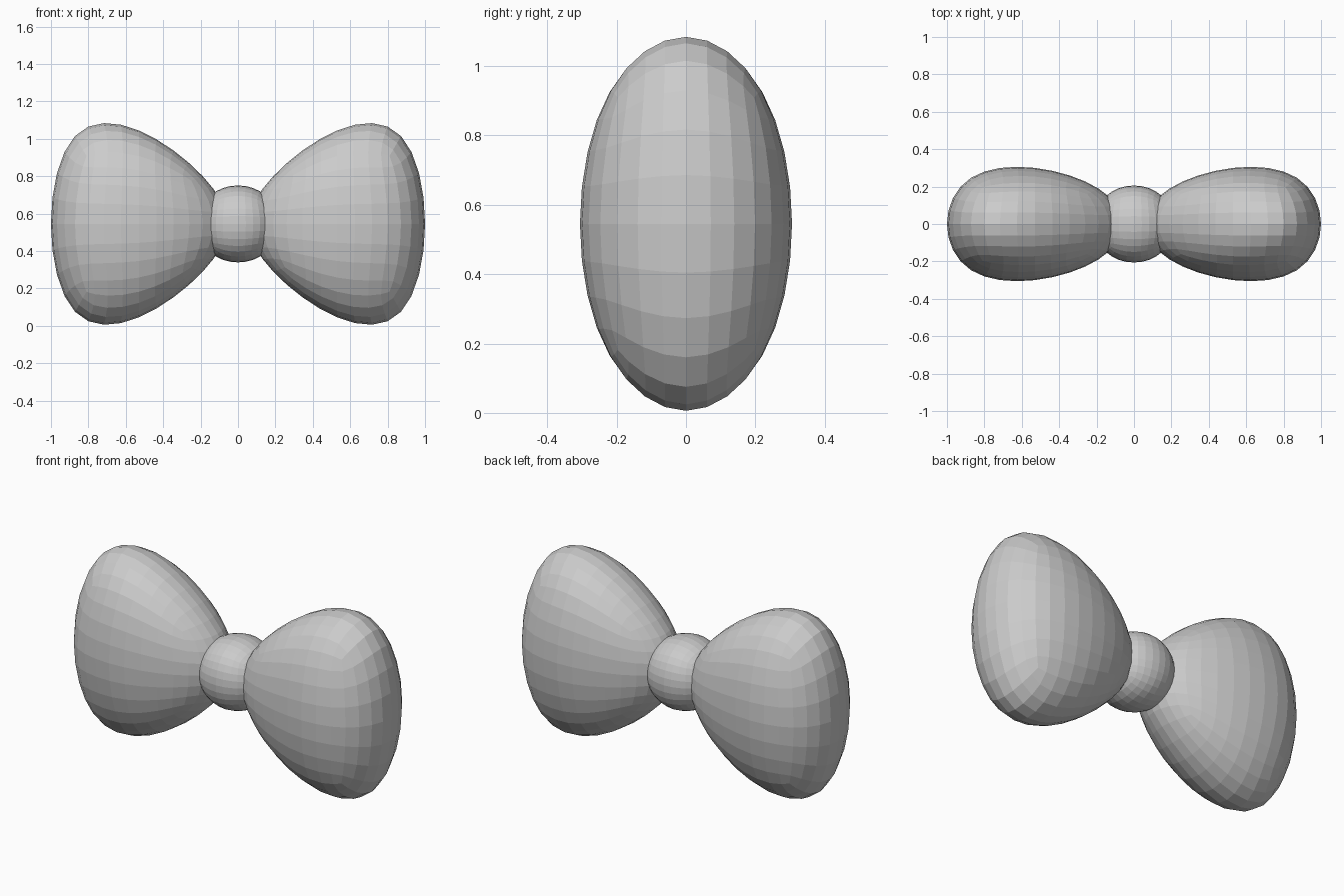
import bpy, bmesh

if "Cube" in bpy.data.objects:
    bpy.data.objects.remove(bpy.data.objects["Cube"])

MID_Z = 0.545


def rounded_block(name, x0, x1, inner, outer):
    """Box whose two x-end faces have their own (y, z) half sizes, then subdivided."""
    bm = bmesh.new()
    bmesh.ops.create_cube(bm, size=2)
    for v in bm.verts:
        hy, hz = outer if v.co.x > 0 else inner
        v.co = (x1 if v.co.x > 0 else x0, v.co.y * hy, v.co.z * hz)
    mesh = bpy.data.meshes.new(name)
    bm.to_mesh(mesh)
    bm.free()
    ob = bpy.data.objects.new(name, mesh)
    ob.location.z = MID_Z
    bpy.context.collection.objects.link(ob)
    sub = ob.modifiers.new("Round", 'SUBSURF')
    sub.levels = sub.render_levels = 3
    return ob


# Flared loops of the bow, one per side
narrow, wide = (0.25, 0.20), (0.465, 0.99)
rounded_block("right_loop", -0.03, 1.09, narrow, wide)
rounded_block("left_loop", -1.09, 0.03, wide, narrow)

# Round centre knot
rounded_block("knot", -0.245, 0.245, (0.245, 0.245), (0.245, 0.245))

# Keep the faceted look
for ob in bpy.context.collection.objects:
    for p in ob.data.polygons:
        p.use_smooth = False
